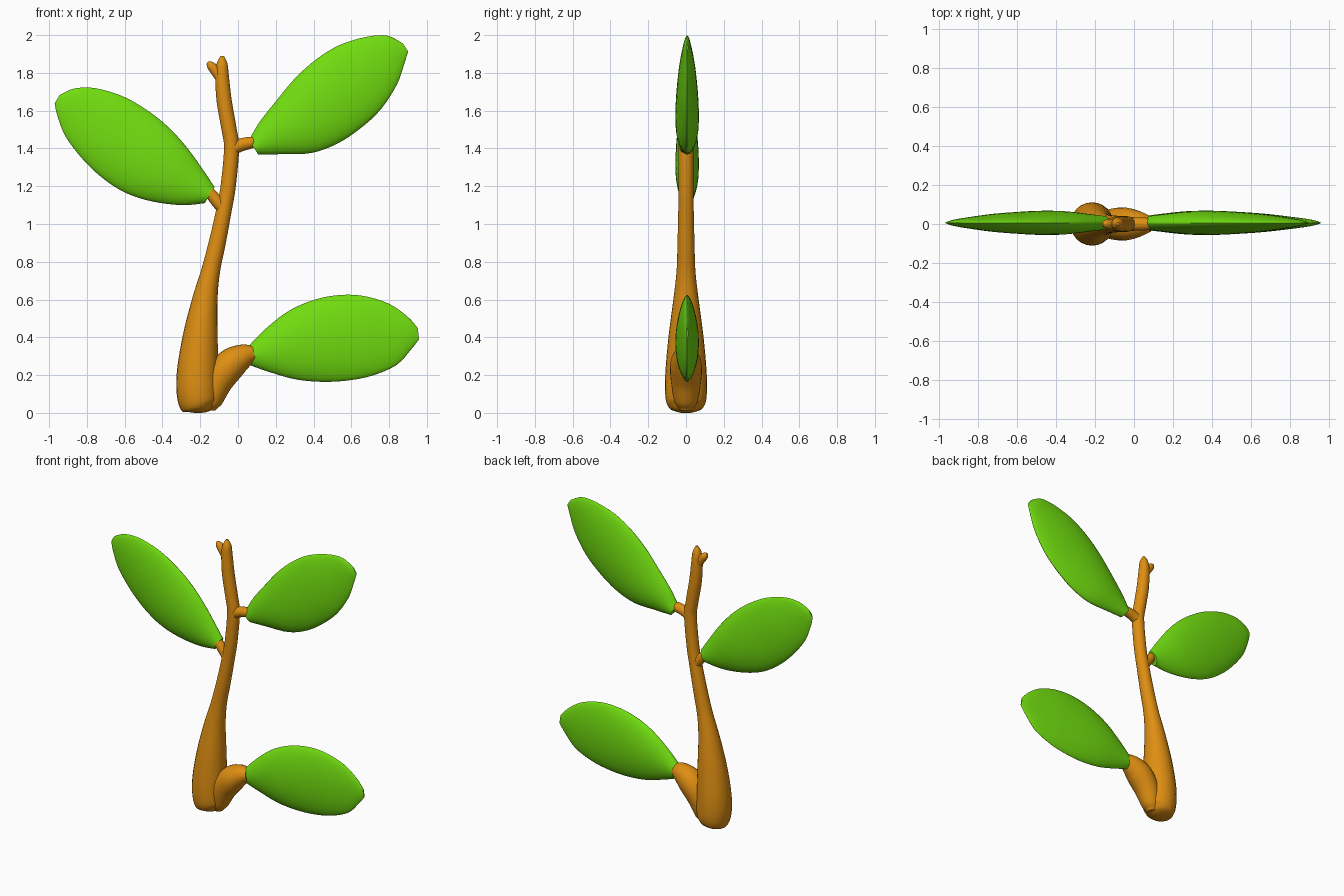
import bpy, bmesh
from math import cos, sin, tau
from mathutils import Vector

cube = bpy.data.objects.get("Cube")
if cube:
    bpy.data.objects.remove(cube)


def material(name, rgb):
    m = bpy.data.materials.new(name)
    m.use_nodes = True
    m.diffuse_color = (*rgb, 1)
    m.node_tree.nodes["Principled BSDF"].inputs["Base Color"].default_value = (*rgb, 1)
    return m


BARK = material("orange bark", (0.73, 0.27, 0.006))
GREEN = material("leaf green", (0.165, 0.72, 0.005))


def smooth_path(points, steps):
    """Catmull-Rom interpolation of tuples of any size."""
    p = [Vector(q) for q in points]
    p = [p[0]] + p + [p[-1]]
    out = []
    for a, b, c, d in zip(p, p[1:], p[2:], p[3:]):
        for i in range(steps):
            t = i / steps
            out.append(0.5 * (2 * b + (c - a) * t + (2 * a - 5 * b + 4 * c - d) * t ** 2
                              + (3 * b - a - 3 * c + d) * t ** 3))
    return out + [p[-1]]


def loft(name, sections, mat, sides=24, power=1.0):
    """Skin rings given as (centre, half-width vector, half-depth in y)."""
    bm = bmesh.new()
    rings = []
    for centre, wide, deep in sections:
        ring = []
        for k in range(sides):
            c, s = cos(tau * k / sides), sin(tau * k / sides)
            y = deep * s * abs(s) ** (power - 1) if abs(s) > 1e-6 else 0
            ring.append(bm.verts.new(centre + wide * c + Vector((0, y, 0))))
        rings.append(ring)
    for a, b in zip(rings, rings[1:]):
        for k in range(sides):
            n = (k + 1) % sides
            bm.faces.new((a[k], a[n], b[n], b[k]))
    bm.faces.new(rings[0])
    bm.faces.new(rings[-1])
    bmesh.ops.recalc_face_normals(bm, faces=bm.faces)
    mesh = bpy.data.meshes.new(name)
    bm.to_mesh(mesh)
    bm.free()
    mesh.materials.append(mat)
    obj = bpy.data.objects.new(name, mesh)
    bpy.context.collection.objects.link(obj)
    bpy.ops.object.select_all(action="DESELECT")
    obj.select_set(True)
    bpy.context.view_layer.objects.active = obj
    bpy.ops.object.shade_smooth_by_angle(angle=0.9)


def branch(name, points):
    """Tapered limb through (x, z, radius) points."""
    path = smooth_path(points, 5)
    sections = []
    for i, (x, z, r) in enumerate(path):
        d = path[min(i + 1, len(path) - 1)] - path[max(i - 1, 0)]
        across = Vector((-d.y, 0, d.x)).normalized()
        sections.append((Vector((x, 0, z)), across * r, r))
    loft(name, sections, BARK)


STATIONS = (0, 0.1, 0.25, 0.4, 0.55, 0.7, 0.85, 0.95, 1)
THICKNESS = (0.035, 0.046, 0.06, 0.062, 0.056, 0.046, 0.03, 0.017, 0.004)


def leaf(name, base, tip, upper, lower):
    """Flattened blade with its own upper and lower edge distances."""
    start = Vector((base[0], 0.006, base[1]))
    axis = Vector((tip[0], 0.006, tip[1])) - start
    up = Vector((-axis.z, 0, axis.x)).normalized()
    if up.z < 0:
        up = -up
    sections = []
    for s, u, w, t in smooth_path(list(zip(STATIONS, upper, lower, THICKNESS)), 4):
        centre = start + axis * s + up * (u - w) / 2
        sections.append((centre, up * max((u + w) / 2, 0.004), t))
    loft(name, sections, GREEN, 32, 1.3)


# Trunk and limbs
branch("trunk", [(-0.2, 0, 0.025), (-0.202, 0.02, 0.08), (-0.212, 0.07, 0.107),
                 (-0.215, 0.2, 0.11), (-0.2, 0.4, 0.093), (-0.175, 0.6, 0.067),
                 (-0.145, 0.75, 0.05), (-0.11, 0.9, 0.045), (-0.075, 1.07, 0.041),
                 (-0.052, 1.2, 0.04), (-0.034, 1.4, 0.04), (-0.047, 1.5, 0.04),
                 (-0.073, 1.65, 0.04), (-0.084, 1.78, 0.036), (-0.084, 1.85, 0.028),
                 (-0.083, 1.89, 0.008)])
branch("top_twig", [(-0.085, 1.76, 0.026), (-0.12, 1.81, 0.026),
                    (-0.145, 1.84, 0.022), (-0.162, 1.855, 0.008)])
branch("lower_branch", [(-0.15, 0.012, 0.03), (-0.145, 0.06, 0.06), (-0.105, 0.17, 0.08),
                        (-0.04, 0.255, 0.084), (0.03, 0.3, 0.065), (0.085, 0.315, 0.04)])
branch("left_twig", [(-0.075, 1.08, 0.035), (-0.12, 1.13, 0.032),
                     (-0.155, 1.175, 0.026), (-0.172, 1.2, 0.008)])
branch("upper_twig", [(-0.03, 1.4, 0.036), (0.02, 1.42, 0.034),
                      (0.075, 1.432, 0.03), (0.1, 1.435, 0.012)])

# Leaves
leaf("upper_leaf", (0.08, 1.41), (0.89, 1.93),
     (0.04, 0.09, 0.14, 0.185, 0.208, 0.205, 0.165, 0.11, 0.03),
     (0.05, 0.11, 0.195, 0.228, 0.226, 0.2, 0.135, 0.06, 0.02))
leaf("left_leaf", (-0.14, 1.17), (-0.955, 1.665),
     (0.03, 0.075, 0.135, 0.176, 0.193, 0.188, 0.15, 0.09, 0.02),
     (0.07, 0.14, 0.205, 0.24, 0.238, 0.208, 0.152, 0.08, 0.03))
leaf("lower_leaf", (0.05, 0.3), (0.955, 0.42),
     (0.04, 0.115, 0.2, 0.245, 0.258, 0.239, 0.179, 0.097, 0.03),
     (0.045, 0.092, 0.152, 0.185, 0.197, 0.189, 0.15, 0.075, 0.03))
